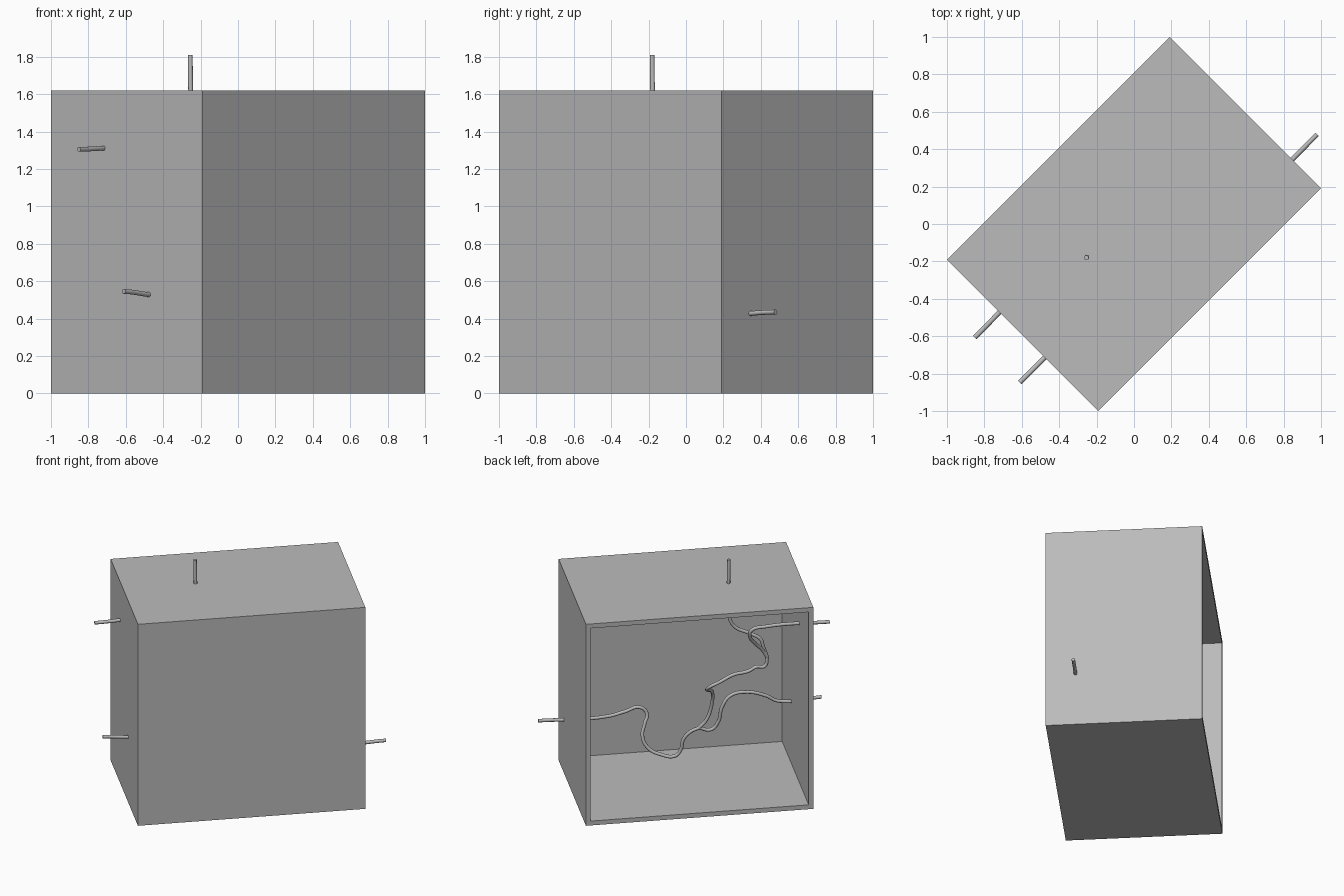
import bpy, bmesh, math
from mathutils import Matrix, Vector

if "Cube" in bpy.data.objects:
    bpy.data.objects.remove(bpy.data.objects["Cube"])

LENGTH, DEPTH, HEIGHT, WALL = 1.683, 1.145, 1.62, 0.035
RADIUS = 0.013
STUB = 0.19                      # how far each wire sticks out of the box
TURN = Matrix.Rotation(math.radians(-135), 4, "Z")


def make_material(name, value):
    mat = bpy.data.materials.new(name)
    mat.use_nodes = True
    colour = (value, value, value, 1)
    mat.diffuse_color = colour
    mat.node_tree.nodes["Principled BSDF"].inputs["Base Color"].default_value = colour
    return mat


grey = make_material("plain grey", 0.5)


def place(u, v, z):
    """Box coordinates (along the opening, inwards, up) to the turned frame."""
    return TURN @ Vector((u - LENGTH / 2, v - DEPTH / 2, z))


def add_box():
    # Solid block whose open side is inset and pushed inwards
    bm = bmesh.new()
    bmesh.ops.create_cube(bm, size=1)
    bmesh.ops.scale(bm, vec=(LENGTH, DEPTH, HEIGHT), verts=bm.verts)
    bmesh.ops.translate(bm, vec=(0, 0, HEIGHT / 2), verts=bm.verts)
    opening = min(bm.faces, key=lambda f: f.calc_center_median().y)
    bmesh.ops.inset_region(bm, faces=[opening], thickness=WALL, use_even_offset=True)
    floor = bmesh.ops.extrude_discrete_faces(bm, faces=[opening])["faces"]
    bmesh.ops.translate(bm, vec=(0, DEPTH - WALL, 0), verts=floor[0].verts)
    bmesh.ops.transform(bm, matrix=TURN, verts=bm.verts)
    bmesh.ops.recalc_face_normals(bm, faces=bm.faces)
    mesh = bpy.data.meshes.new("open_box")
    bm.to_mesh(mesh)
    bm.free()
    mesh.materials.append(grey)
    bpy.context.collection.objects.link(bpy.data.objects.new("open_box", mesh))


def add_wire(name, points):
    # Round tube along a smooth path, turned into a mesh
    curve = bpy.data.curves.new(name, "CURVE")
    curve.dimensions = "3D"
    curve.bevel_depth = RADIUS
    curve.bevel_resolution = 3
    curve.resolution_u = 8
    curve.use_fill_caps = True
    spline = curve.splines.new("BEZIER")
    spline.bezier_points.add(len(points) - 1)
    for knot, point in zip(spline.bezier_points, points):
        knot.co = place(*point)
        knot.handle_left_type = knot.handle_right_type = "AUTO"
    curve.materials.append(grey)
    obj = bpy.data.objects.new(name, curve)
    bpy.context.collection.objects.link(obj)
    bpy.ops.object.select_all(action="DESELECT")
    obj.select_set(True)
    bpy.context.view_layer.objects.active = obj
    bpy.ops.object.convert(target="MESH")
    bpy.ops.object.shade_smooth_by_angle(angle=math.radians(40))


add_box()

# Points where the wires meet
upper_joint = (1.43, .5, 1.01)
lower_joint = (.97, .76, .36)

add_wire("top_wire", [
    (1.15, .52, HEIGHT + STUB), (1.15, .52, 1.4), (1.16, .52, 1.32), (1.2, .52, 1.26),
    (1.3, .51, 1.21), (1.38, .5, 1.16), (1.4, .5, 1.1), upper_joint])

add_wire("link_wire", [
    upper_joint, (1.41, .5, .94), (1.35, .5, .94), (1.29, .5, .91), (1.18, .5, .89),
    (1.08, .5, .84), (1.0, .52, .79), (1.06, .7, .66), (1.06, .74, .54),
    (1.02, .75, .42), lower_joint])

add_wire("upper_side_wire", [
    (LENGTH + STUB, .4, 1.305), (1.4, .4, 1.305), (1.3, .41, 1.28), (1.29, .43, 1.22),
    (1.33, .46, 1.15), (1.39, .49, 1.08), upper_joint])

add_wire("lower_side_wire", [
    (LENGTH + STUB, .74, .545), (1.55, .74, .54), (1.46, .74, .59), (1.31, .74, .63),
    (1.2, .74, .61), (1.14, .74, .53), (1.11, .75, .4), (1.06, .76, .34), lower_joint])

add_wire("far_side_wire", [
    (-STUB, .926, .435), (.33, .926, .43), (.45, .92, .46), (.56, .91, .49),
    (.61, .9, .44), (.59, .88, .37), (.57, .86, .28), (.61, .84, .19), (.7, .82, .14),
    (.8, .8, .13), (.84, .79, .18), (.86, .78, .27), (.91, .77, .33), lower_joint])
